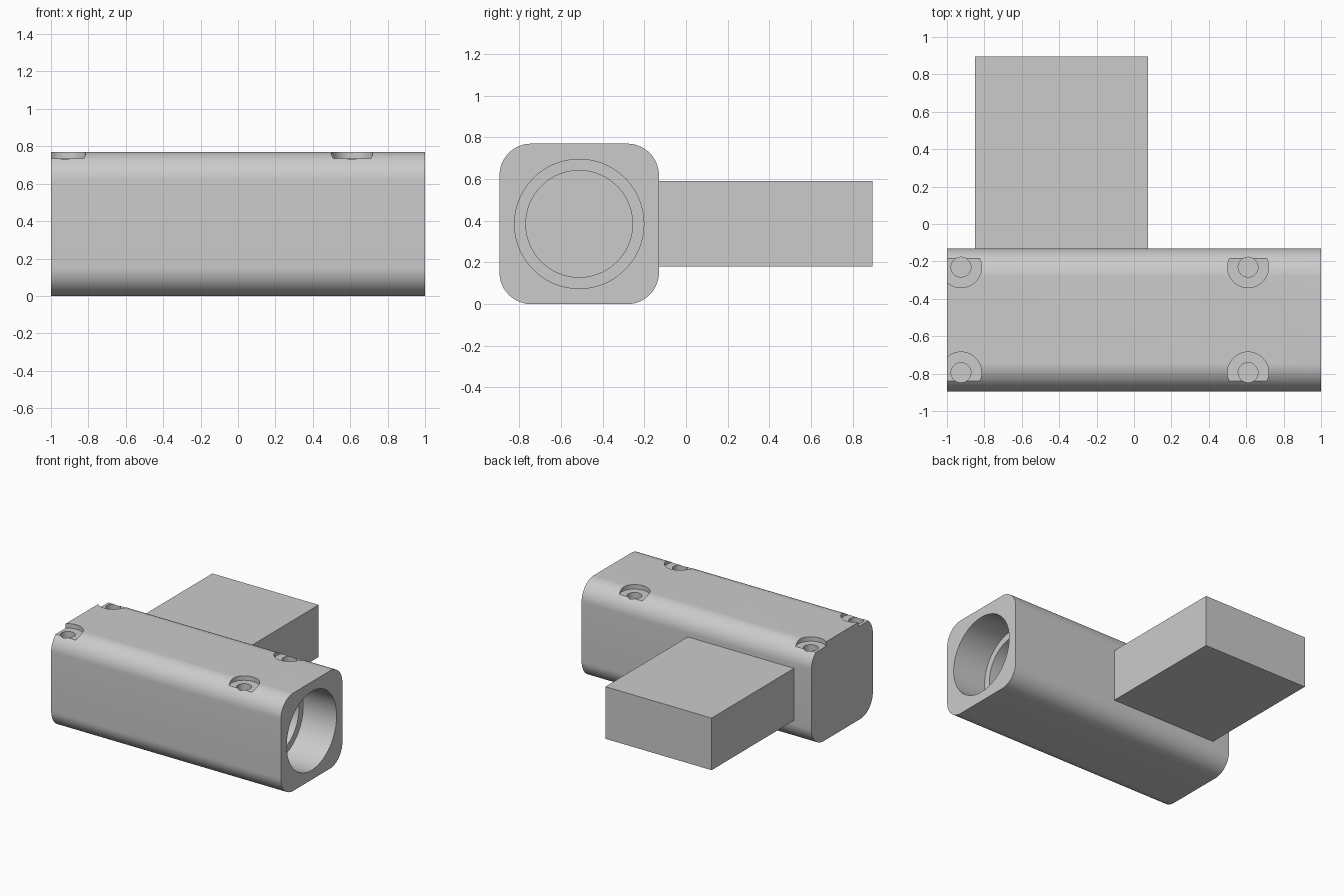
import bpy, bmesh
from math import pi, cos, sin, radians
from mathutils import Matrix

cube = bpy.data.objects.get("Cube")
if cube:
    bpy.data.objects.remove(cube, do_unlink=True)

GREY = (0.6, 0.6, 0.6, 1)
mat = bpy.data.materials.new("plain grey")
mat.use_nodes = True
mat.diffuse_color = GREY
mat.node_tree.nodes["Principled BSDF"].inputs["Base Color"].default_value = GREY

Y0, Y1, TOP, R = -0.895, -0.13, 0.77, 0.152
AXIS_Y, AXIS_Z = (Y0 + Y1) / 2, TOP / 2


def make(name, bm):
    bmesh.ops.recalc_face_normals(bm, faces=bm.faces)
    me = bpy.data.meshes.new(name)
    bm.to_mesh(me)
    bm.free()
    me.materials.append(mat)
    ob = bpy.data.objects.new(name, me)
    bpy.context.collection.objects.link(ob)
    return ob


def activate(ob):
    bpy.ops.object.select_all(action='DESELECT')
    ob.select_set(True)
    bpy.context.view_layer.objects.active = ob


def cylinder(name, start, end, radius, axis, a, b, sides=96):
    """Cylinder along x (a, b = y, z) or along z (a, b = x, y)."""
    bm = bmesh.new()
    mid = (start + end) / 2
    if axis == 'x':
        m = Matrix.Translation((mid, a, b)) @ Matrix.Rotation(pi / 2, 4, 'Y')
    else:
        m = Matrix.Translation((a, b, mid))
    bmesh.ops.create_cone(bm, cap_ends=True, segments=sides, radius1=radius,
                          radius2=radius, depth=end - start, matrix=m)
    return make(name, bm)


def cut(target, cutter):
    cutter.hide_render = True
    mod = target.modifiers.new("cut", 'BOOLEAN')
    mod.operation, mod.solver, mod.object = 'DIFFERENCE', 'EXACT', cutter
    activate(target)
    bpy.ops.object.modifier_apply(modifier=mod.name)
    bpy.data.objects.remove(cutter, do_unlink=True)


# Housing: rounded square profile extruded along x
bm = bmesh.new()
STEPS = 16
ring = []
corners = [(Y1 - R, TOP - R), (Y0 + R, TOP - R), (Y0 + R, R), (Y1 - R, R)]
for i, (cy, cz) in enumerate(corners):
    for k in range(STEPS + 1):
        t = (i + k / STEPS) * pi / 2
        ring.append(bm.verts.new((-1, cy + R * cos(t), cz + R * sin(t))))
face = bm.faces.new(ring)
out = bmesh.ops.extrude_face_region(bm, geom=[face], use_keep_orig=True)
moved = [g for g in out["geom"] if isinstance(g, bmesh.types.BMVert)]
bmesh.ops.translate(bm, verts=moved, vec=(2, 0, 0))
housing = make("housing", bm)

# Stepped bore, open at the left end only
cut(housing, cylinder("bore_cutter", 0.71, 1.1, 0.31, 'x', AXIS_Y, AXIS_Z))
cut(housing, cylinder("inner_bore_cutter", -0.75, 0.75, 0.256, 'x', AXIS_Y, AXIS_Z))

# Counterbored screw holes in the top
for x in (-0.925, 0.61):
    for side in (-1, 1):
        y = AXIS_Y + side * 0.282
        cut(housing, cylinder("counterbore_cutter", 0.735, 0.9, 0.11, 'z', x, y, 64))
        cut(housing, cylinder("screw_hole_cutter", 0.6, 0.8, 0.053, 'z', x, y, 48))

activate(housing)
bpy.ops.object.shade_smooth_by_angle(angle=radians(30))

# Mounting block on the back
bm = bmesh.new()
bmesh.ops.create_cube(bm, size=1, matrix=Matrix.Translation((-0.387, 0.3775, 0.386))
                      @ Matrix.Diagonal((0.925, 1.035, 0.41, 1)))
make("mounting_block", bm)
